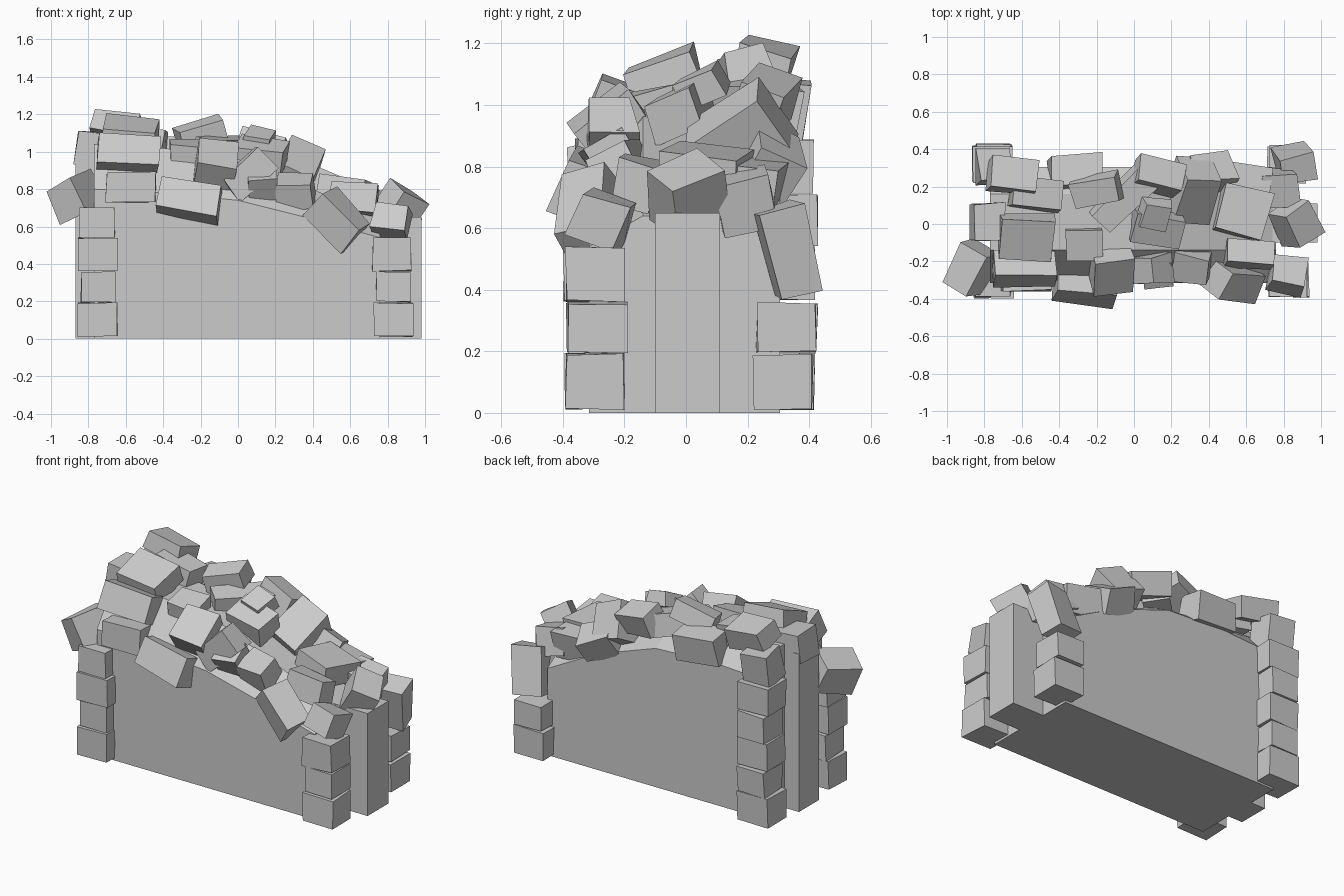
import bpy, bmesh, math, random
from mathutils import Vector, Euler

random.seed(7)


def finish(name, bm):
    bmesh.ops.recalc_face_normals(bm, faces=bm.faces)
    me = bpy.data.meshes.new(name)
    bm.to_mesh(me)
    bm.free()
    ob = bpy.data.objects.new(name, me)
    bpy.context.collection.objects.link(ob)
    return ob


def stone(name, pos, size, rot=(0, 0, 0), jitter=0.01):
    """Roughly cut block with slightly uneven corners."""
    bm = bmesh.new()
    bmesh.ops.create_cube(bm, size=1)
    turn = Euler([math.radians(a) for a in rot]).to_matrix()
    for v in bm.verts:
        p = Vector([c * s + random.uniform(-jitter, jitter) for c, s in zip(v.co, size)])
        v.co = turn @ p + Vector(pos)
    return finish(name, bm)


def loft(name, sections):
    """Closed solid through matching (x, y, z) rings."""
    bm = bmesh.new()
    rings = [[bm.verts.new(p) for p in s] for s in sections]
    n = len(rings[0])
    for a, b in zip(rings, rings[1:]):
        for i in range(n):
            j = (i + 1) % n
            bm.faces.new((a[i], a[j], b[j], b[i]))
    bm.faces.new(rings[0])
    bm.faces.new(rings[-1])
    return finish(name, bm)


# Wall core: x, front shoulder, ridge, back shoulder heights
profile = [(-0.77, 0.80, 1.04, 0.88), (-0.4, 0.78, 1.02, 0.90), (0.0, 0.74, 0.96, 0.88),
           (0.4, 0.64, 0.80, 0.74), (0.76, 0.54, 0.64, 0.55)]
loft("wall_core", [[(x, -0.315, 0), (x, -0.315, f), (x, -0.14, r), (x, 0.16, r),
                    (x, 0.305, b), (x, 0.305, 0)] for x, f, r, b in profile])

# End posts
stone("left_post", (-0.77, 0.01, 0.50), (0.20, 0.20, 1.00), jitter=0)
stone("right_post", (0.86, 0.005, 0.325), (0.24, 0.21, 0.65), jitter=0)

# Corner stone stacks
levels = [0.01, 0.195, 0.36, 0.54, 0.71, 0.89]
for name, x, y, count in [("front_left", -0.755, -0.295, 4), ("back_left", -0.755, 0.325, 5),
                          ("front_right", 0.825, -0.29, 3), ("back_right", 0.825, 0.32, 2)]:
    for i in range(count):
        lo, hi = levels[i], levels[i + 1]
        stone(f"{name}_corner_stone_{i + 1}",
              (x + random.uniform(-.008, .008), y + (-.005, .005)[i % 2], (lo + hi) / 2),
              (0.21 if i % 2 == 0 else 0.185, 0.19, hi - lo - 0.008), jitter=0.005)

# Rubble: position, size, rotation in degrees
front_rubble = [
    ((-.87, -.235, .765), (.17, .24, .19), (14, -22, -30)),
    ((-.57, -.28, .81), (.26, .15, .16), (0, 0, 0)),
    ((-.59, -.24, .99), (.33, .15, .16), (-22, 4, 0)),
    ((-.26, -.31, .735), (.33, .19, .18), (-22, 9, -6)),
    ((-.12, -.23, .92), (.21, .22, .19), (38, 12, 6)),
    ((.06, -.24, .88), (.26, .15, .16), (6, -42, 0)),
    ((.31, -.22, .79), (.19, .16, .13), (25, 0, -10)),
    ((.53, -.31, .635), (.28, .16, .18), (20, 46, -8)),
    ((.62, -.16, .75), (.26, .14, .15), (-10, 6, -5)),
    ((.82, -.27, .63), (.18, .16, .15), (-20, 6, -12)),
]
ridge_rubble = [
    ((-.58, -.07, 1.09), (.29, .23, .12), (20, 5, -2)),
    ((-.78, .01, 1.02), (.17, .20, .18), (0, 4, 0)),
    ((-.52, .16, 1.07), (.27, .15, .13), (-5, 8, -8)),
    ((-.27, -.10, .96), (.19, .16, .17), (10, 0, 0)),
    ((-.20, .18, 1.10), (.26, .15, .12), (12, -15, 10)),
    ((-.06, .13, 1.01), (.34, .15, .14), (10, 0, 45)),
    ((.11, .05, 1.06), (.15, .15, .10), (25, 14, -8)),
    ((.12, -.02, .98), (.27, .16, .13), (20, 8, -10)),
    ((.31, .18, .89), (.20, .29, .22), (32, 24, -4)),
    ((.13, -.24, .83), (.16, .15, .14), (30, 0, 5)),
    ((.58, .07, .79), (.26, .26, .13), (-6, 10, -14)),
]
back_rubble = [
    ((-.65, .26, 1.135), (.26, .17, .12), (-17, 8, -6)),
    ((-.75, .31, .98), (.18, .16, .19), (-8, 5, 4)),
    ((-.31, .28, .98), (.28, .17, .17), (-10, 4, 3)),
    ((.13, .26, 1.02), (.25, .15, .15), (-20, 14, -14)),
    ((.40, .27, .81), (.24, .16, .16), (-25, 22, 8)),
    ((.60, .23, .73), (.24, .15, .16), (-12, 8, -6)),
    ((.77, .19, .69), (.19, .18, .17), (15, 12, 5)),
    ((.86, .33, .53), (.18, .14, .28), (16, 6, 12)),
    ((.865, .01, .71), (.18, .20, .18), (22, 24, 36)),
]
for group, rows in [("front_rubble", front_rubble), ("ridge_rubble", ridge_rubble),
                    ("back_rubble", back_rubble)]:
    for i, (pos, size, rot) in enumerate(rows):
        stone(f"{group}_{i + 1}", pos, size, rot)
